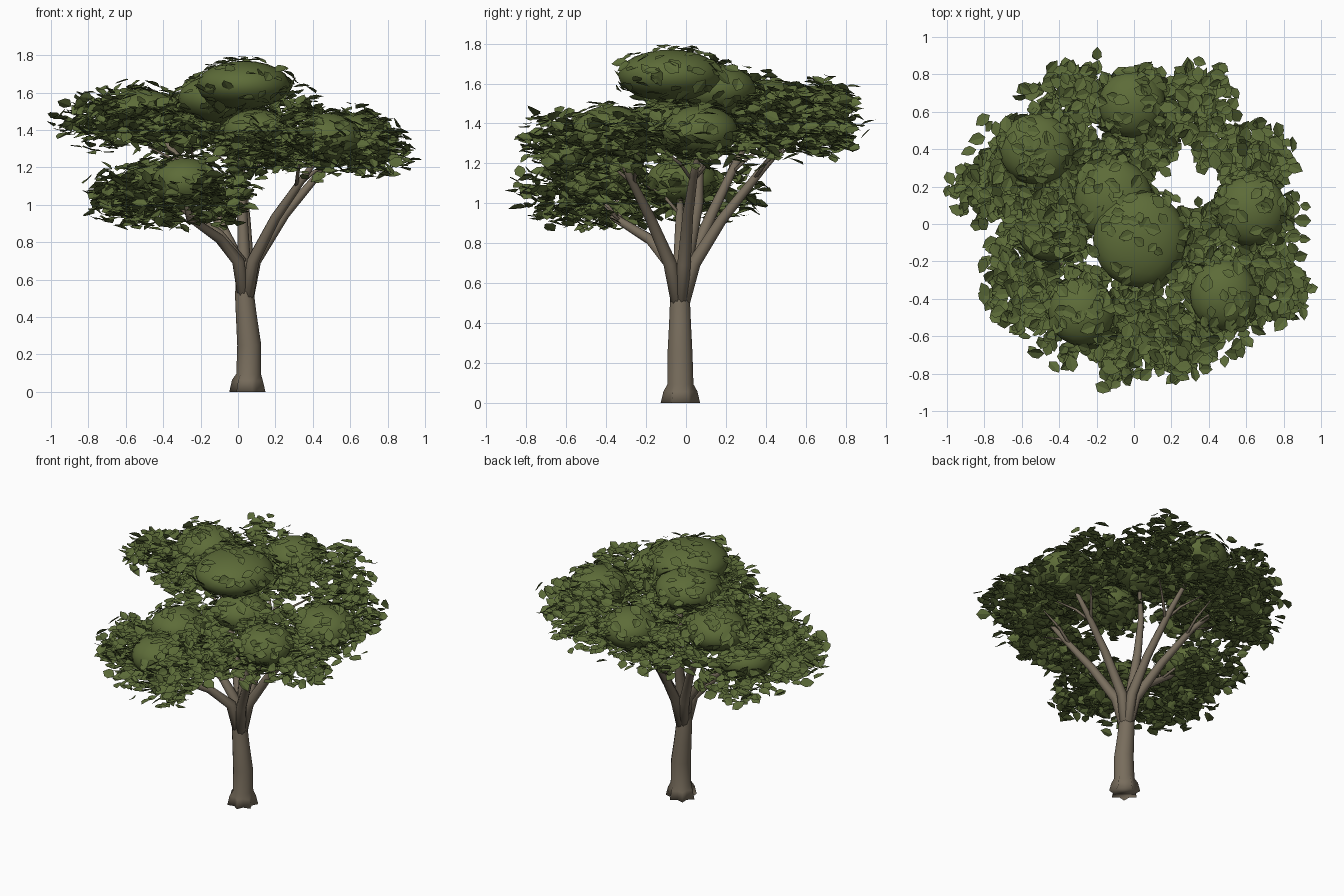
import bpy, bmesh, math, random
from mathutils import Vector, Euler, Matrix

random.seed(7)
cube = bpy.data.objects.get("Cube")
if cube:
    bpy.data.objects.remove(cube)


def material(name, rgb):
    m = bpy.data.materials.new(name)
    m.use_nodes = True
    m.diffuse_color = (*rgb, 1)
    bsdf = next(n for n in m.node_tree.nodes if n.type == 'BSDF_PRINCIPLED')
    bsdf.inputs["Base Color"].default_value = (*rgb, 1)
    bsdf.inputs["Roughness"].default_value = 0.9
    return m


BARK = material("bark_brown", (0.19, 0.155, 0.11))
CROWN = material("crown_green", (0.11, 0.15, 0.04))
LEAF = material("leaf_green", (0.105, 0.145, 0.039))


def finish(bm, name, mat, smooth=True):
    me = bpy.data.meshes.new(name)
    bm.to_mesh(me)
    bm.free()
    me.materials.append(mat)
    ob = bpy.data.objects.new(name, me)
    bpy.context.collection.objects.link(ob)
    for p in me.polygons:
        p.use_smooth = smooth
    return ob


def tube(name, path, radii, sides, lobes=()):
    """Sweep rings along a path; lobes pushes every second vertex out."""
    bm = bmesh.new()
    pts = [Vector(p) for p in path]
    rings = []
    for i, p in enumerate(pts):
        d = pts[min(i + 1, len(pts) - 1)] - pts[max(i - 1, 0)]
        q = Vector((0, 0, 1)).rotation_difference(d) if i else Matrix.Identity(3).to_quaternion()
        ring = []
        for k in range(sides):
            a = math.tau * k / sides
            r = radii[i] * (1 + (lobes[i] if i < len(lobes) and k % 2 else 0))
            ring.append(bm.verts.new(p + q @ Vector((r * math.cos(a), r * math.sin(a), 0))))
        rings.append(ring)
    for a, b in zip(rings, rings[1:]):
        for k in range(sides):
            n = (k + 1) % sides
            bm.faces.new((a[k], a[n], b[n], b[k]))
    bm.faces.new(rings[0][::-1])
    bm.faces.new(rings[-1])
    return finish(bm, name, BARK)


# Trunk with root flare
tube("trunk",
     [(.055, -.028, 0), (.055, -.028, .06), (.058, -.028, .095), (.06, -.03, .25),
      (.045, -.03, .4), (.035, -.03, .52), (.035, -.03, .62), (.035, -.03, .7)],
     [.07, .067, .065, .064, .056, .051, .045, .03], 14, (.45, .3, .03))

# Main limbs, from the fork to each crown mass
fork = (.04, -.03, .44)
limbs = {
    "left_limb": [(.09, -.01, .7), (.25, .01, .95), (.42, .04, 1.15), (.6, .08, 1.32)],
    "front_left_limb": [(.08, -.08, .7), (.2, -.18, .93), (.34, -.28, 1.13), (.46, -.36, 1.3)],
    "back_limb": [(.05, .04, .7), (.04, .18, .92), (.02, .38, 1.17), (-.01, .6, 1.42)],
    "back_right_limb": [(0, .02, .7), (-.12, .13, .95), (-.27, .25, 1.2), (-.5, .38, 1.46)],
    "front_right_limb": [(0, -.08, .7), (-.1, -.18, .82), (-.26, -.36, .93), (-.3, -.48, 1.1)],
    "right_limb": [(.01, -.03, .7), (-.1, -.03, .84), (-.28, -.03, .97), (-.45, -.03, 1.08)],
    "centre_limb": [(.03, .01, .75), (.02, .06, 1.0), (0, .07, 1.25), (0, .05, 1.55)],
}
for name, pts in limbs.items():
    tube(name, [fork] + pts, [.034, .034, .027, .02, .009], 9)
    # Two side twigs spreading out under the leaves
    a, b = Vector(pts[1]), Vector(pts[2])
    start = a.lerp(b, .8)
    out = Vector((start.x, start.y, 0)).normalized()
    for side in (-1, 1):
        across = Vector((-out.y, out.x, 0)) * side
        if name != "centre_limb":
            tube(name + "_twig", [start, start + out * .07 + across * .07 + Vector((0, 0, .09)),
                                  start + out * .17 + across * .17 + Vector((0, 0, .16))],
                 [.012, .009, .004], 6)

# Rounded crown masses: centre and radii
crowns = [
    ((.03, -.08, 1.64), (.25, .26, .13)),
    ((-.11, .13, 1.57), (.21, .22, .13)),
    ((-.01, .64, 1.46), (.18, .18, .13)),
    ((-.52, .40, 1.49), (.20, .19, .13)),
    ((.63, .07, 1.36), (.19, .19, .13)),
    ((.48, -.38, 1.36), (.18, .19, .13)),
    ((-.28, -.47, 1.12), (.18, .18, .13)),
    ((-.45, -.02, 1.11), (.18, .18, .12)),
    ((.10, -.11, 1.39), (.18, .17, .12)),
]
for c, r in crowns:
    bm = bmesh.new()
    bmesh.ops.create_icosphere(bm, subdivisions=3, radius=1)
    bmesh.ops.transform(bm, matrix=Matrix.LocRotScale(Vector(c), None, Vector(r)), verts=bm.verts)
    finish(bm, "crown_mass", CROWN)

# Leaves: two halves folded along the vein, faces turned down
HALF = [(0, -.5), (.36, -.18), (.32, .18), (0, .55)]


def add_leaf(bm, pos, rot, size):
    def put(x, y):
        return bm.verts.new(pos + rot @ (Vector((x, y, abs(x) * .25)) * size))
    base, tip = put(*HALF[0]), put(*HALF[-1])
    for s in (-1, 1):
        a, b = put(s * HALF[1][0], HALF[1][1]), put(s * HALF[2][0], HALF[2][1])
        face = (base, a, b, tip)
        bm.faces.new(face if s > 0 else face[::-1]).normal_flip()


def leaf_rot(tilt):
    spin = Euler((0, 0, random.uniform(0, math.tau))).to_matrix()
    return spin @ Euler((random.gauss(0, tilt), random.gauss(0, tilt), 0)).to_matrix()


def ball_point():
    while True:
        v = Vector([random.uniform(-1, 1) for _ in range(3)])
        if v.length <= 1:
            return v


def hides_crown(p):
    for c, r in crowns:
        d = Vector([(p[i] - c[i]) / r[i] for i in range(3)])
        if d.length < .9 or (d.length < 1.35 and d.z > .1):
            return True
    return False


# Leaf clusters: centre, then radii
clusters = [
    (-.32, .68, 1.43, .28, .22, .20), (.02, .62, 1.40, .28, .26, .19), (.33, .63, 1.43, .22, .24, .20),
    (-.58, .36, 1.47, .30, .27, .19), (-.74, .18, 1.45, .23, .20, .17), (-.35, .38, 1.42, .22, .25, .17),
    (-.50, -.15, 1.06, .29, .29, .18), (-.62, -.33, 1.05, .20, .27, .18), (-.48, .15, 1.05, .25, .27, .17),
    (-.30, -.50, 1.03, .33, .27, .17), (-.07, -.60, 1.06, .19, .27, .18),
    (.45, -.42, 1.31, .33, .31, .17), (.25, -.63, 1.32, .25, .22, .15), (.72, -.34, 1.30, .24, .23, .17),
    (.67, .05, 1.34, .27, .30, .18), (.62, .36, 1.36, .26, .20, .17), (.10, -.58, 1.27, .20, .22, .14),
    (.10, -.12, 1.36, .27, .22, .14), (.35, -.12, 1.36, .20, .22, .14), (.02, .40, 1.41, .22, .16, .15),
    (-.43, .06, 1.43, .23, .20, .12),
]
for cl in clusters:
    bm = bmesh.new()
    for _ in range(190):
        v = ball_point() * random.uniform(.75, 1.17)
        p = Vector([cl[i] + v[i] * cl[i + 3] for i in range(3)])
        if not hides_crown(p):
            add_leaf(bm, p, leaf_rot(.36), random.uniform(.065, .1))
    finish(bm, "leaf_cluster", LEAF, False)

# Scattered leaves lying on and just above the crown masses
for c, r in crowns:
    bm = bmesh.new()
    for _ in range(85):
        v = ball_point().normalized()
        lift = random.uniform(1.02, 1.16)
        p = Vector([c[i] + v[i] * r[i] * lift for i in range(3)])
        n = Vector([v[i] / r[i] for i in range(3)]).normalized()
        lean = Vector((0, 0, 1)).rotation_difference(n if n.z > 0 else -n)
        half_lean = lean.slerp(Matrix.Identity(3).to_quaternion(), .4).to_matrix()
        add_leaf(bm, p, half_lean @ leaf_rot(.22), random.uniform(.06, .095))
    finish(bm, "crown_leaves", LEAF, False)
